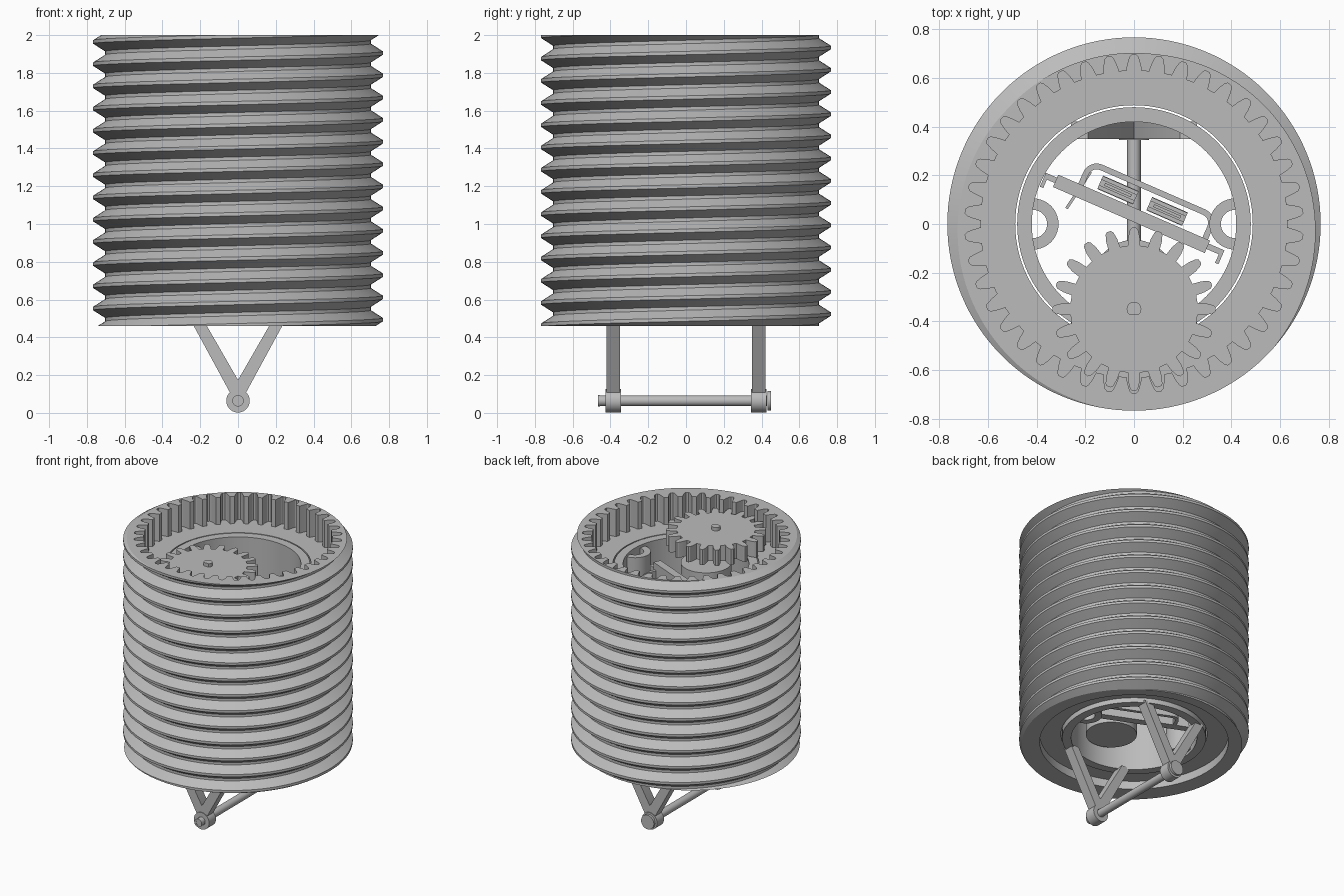
import bpy, bmesh, math
from mathutils import Matrix, Vector

cube = bpy.data.objects.get("Cube")
if cube:
    bpy.data.objects.remove(cube)

grey = bpy.data.materials.new("light_grey")
grey.use_nodes = True
grey.diffuse_color = (0.5, 0.5, 0.5, 1)
grey.node_tree.nodes["Principled BSDF"].inputs["Base Color"].default_value = (0.5, 0.5, 0.5, 1)

BOTTOM, TOP, DECK = 0.46, 2.0, 1.80


def add(name, bm, angle=30):
    """Turn a bmesh into a shaded object."""
    bmesh.ops.recalc_face_normals(bm, faces=bm.faces)
    mesh = bpy.data.meshes.new(name)
    bm.to_mesh(mesh)
    bm.free()
    mesh.materials.append(grey)
    obj = bpy.data.objects.new(name, mesh)
    bpy.context.collection.objects.link(obj)
    bpy.ops.object.select_all(action='DESELECT')
    bpy.context.view_layer.objects.active = obj
    obj.select_set(True)
    bpy.ops.object.shade_smooth_by_angle(angle=math.radians(angle))
    return obj


def prism(name, points, z0, z1, matrix=Matrix()):
    """Extrude an outline along its own z."""
    bm = bmesh.new()
    face = bm.faces.new([bm.verts.new((x, y, z0)) for x, y in points])
    out = bmesh.ops.extrude_face_region(bm, geom=[face])
    up = [v for v in out["geom"] if isinstance(v, bmesh.types.BMVert)]
    bmesh.ops.translate(bm, verts=up, vec=(0, 0, z1 - z0))
    bm.transform(matrix)
    return add(name, bm)


def arc(r, a0=0, a1=360, n=96, cx=0, cy=0):
    closed = a1 - a0 == 360
    steps = n if closed else n + 1
    angles = [math.radians(a0 + (a1 - a0) * i / n) for i in range(steps)]
    return [(cx + r * math.cos(a), cy + r * math.sin(a)) for a in angles]


def ring(name, r_in, r_out, z0, z1, n=96, matrix=Matrix()):
    """Lathed tube with a rectangular section."""
    bm = bmesh.new()
    section = [(r_in, z0), (r_out, z0), (r_out, z1), (r_in, z1)]
    rows = [[bm.verts.new((x, y, z)) for x, y in arc(r, n=n)] for r, z in section]
    for k in range(4):
        a, b = rows[k], rows[(k + 1) % 4]
        for i in range(n):
            j = (i + 1) % n
            bm.faces.new((a[i], a[j], b[j], b[i]))
    bm.transform(matrix)
    return add(name, bm)


def box(name, u, v, z, matrix=Matrix()):
    return prism(name, [(u[0], v[0]), (u[1], v[0]), (u[1], v[1]), (u[0], v[1])], *z, matrix)


def gear_outline(teeth, root, tip, base=0.34, crest=0.13):
    mid = (root + tip) / 2
    tooth = [(root, -base), (mid, -0.25), (tip - 0.008, -crest - 0.03), (tip, -crest * 0.6),
             (tip, crest * 0.6), (tip - 0.008, crest + 0.03), (mid, 0.25), (root, base)]
    pts = []
    for i in range(teeth):
        for r, f in tooth:
            a = math.pi / 2 + (i + f) * math.tau / teeth
            pts.append((r * math.cos(a), r * math.sin(a)))
    return pts


def cut(obj, cutter):
    cutter.hide_render = True
    mod = obj.modifiers.new("cut", 'BOOLEAN')
    mod.operation, mod.solver, mod.object = 'DIFFERENCE', 'EXACT', cutter
    bpy.context.view_layer.objects.active = obj
    bpy.ops.object.modifier_apply(modifier=mod.name)
    bpy.data.objects.remove(cutter)


# Screw-threaded outer shell: helical surface trimmed flat at both ends
def threaded_shell():
    pitch, crest, root, n, turns = 0.1176, 0.767, 0.703, 128, 16
    flat = 0.009
    section = [(crest, -flat), (crest, flat), (root, pitch / 2 - flat), (root, pitch / 2 + flat)]
    start = 1.905 - 14 * pitch
    bm = bmesh.new()
    cols = []
    for i in range(n):
        a = math.tau * i / n
        cols.append([bm.verts.new((r * math.cos(a), r * math.sin(a), start + pitch * (t + i / n) + dz))
                     for t in range(turns) for r, dz in section])
    cols.append(cols[0][4:])
    for i in range(n):
        a, b = cols[i], cols[i + 1]
        for k in range(min(len(a), len(b)) - 1):
            bm.faces.new((a[k], b[k], b[k + 1], a[k + 1]))
    for z, side in ((BOTTOM, -1), (TOP, 1)):
        geom = bm.verts[:] + bm.edges[:] + bm.faces[:]
        bmesh.ops.bisect_plane(bm, geom=geom, dist=1e-5, plane_co=(0, 0, z),
                               plane_no=(0, 0, side), clear_outer=True)
        rim = [e for e in bm.edges if e.is_boundary and all(abs(v.co.z - z) < 1e-4 for v in e.verts)]
        bmesh.ops.edgeloop_fill(bm, edges=rim)
    return add("threaded_shell", bm, 20)


shell = threaded_shell()
cut(shell, prism("bore_cutter", arc(0.63), 0.2, 2.2))
cut(shell, prism("ring_gear_cutter", gear_outline(42, 0.628, 0.695), DECK, 2.2))
bpy.context.view_layer.objects.active = shell
shell.select_set(True)
bpy.ops.object.shade_smooth_by_angle(angle=math.radians(20))

# Bearings and fixed inner tube
ring("upper_bearing", 0.488, 0.632, DECK - 0.12, DECK)
ring("lower_bearing", 0.488, 0.632, BOTTOM + 0.06, BOTTOM + 0.18)
ring("inner_tube", 0.42, 0.48, BOTTOM + 0.03, DECK)

# Half-round cable channels on the tube wall
for name, cx, a in (("right_channel", -0.415, -90), ("left_channel", 0.415, 90)):
    outline = arc(0.105, a, a + 180, 20, cx) + arc(0.058, a, a + 180, 20, cx)[::-1]
    prism(name, outline, BOTTOM + 0.05, DECK - 0.02)

# Drive pinion, D-shaft and motor
at_shaft = Matrix.Translation((0, -0.35, 0))
prism("pinion", gear_outline(20, 0.262, 0.335, 0.3), DECK + 0.005, 1.92, at_shaft)
prism("drive_shaft", arc(0.03, -45, 225, 24), 1.6, 1.945, at_shaft)
prism("motor", arc(0.17, n=48, cy=-0.235), 0.62, 1.72)

# Slanted mounting board with cover, connectors and end clips
board = Matrix.Translation((0, 0.04, 0)) @ Matrix.Rotation(math.radians(-23.5), 4, 'Z')
box("mounting_board", (-0.35, 0.33), (-0.03, 0.025), (0.6, 1.7), board)


def cover_line(inset):
    r = 0.06 - inset
    u0, u1, top = -0.20, 0.26, 0.075
    return [(u1 + r, 0.02)] + arc(r, 0, 90, 8, u1, top) + arc(r, 90, 180, 8, u0, top) + [(u0 - r, 0.02)]


prism("board_cover", cover_line(0) + cover_line(0.024)[::-1], 0.6, 1.65, board)
for i, u in enumerate((-0.1, 0.12)):
    frame = board @ Matrix.Translation((u, 0.065, 0))
    box(f"connector_{i + 1}", (-0.08, 0.08), (-0.03, 0.03), (0.75, 1.5), frame)
    for v in (-0.028, 0.012):
        box(f"connector_{i + 1}_rail", (-0.08, 0.08), (v, v + 0.016), (1.5, 1.54), frame)
    box(f"connector_{i + 1}_tongue", (-0.06, 0.06), (-0.006, 0.006), (1.5, 1.53), frame)
for side in (-1, 1):
    name = "left" if side > 0 else "right"
    u = sorted((side * 0.33, side * 0.395))
    box(name + "_board_clip", u, (-0.012, 0.012), (0.6, 1.65), board)
    u = sorted((side * 0.385, side * 0.4))
    box(name + "_clip_hook", u, (-0.05, 0.012), (0.6, 1.65), board)
tilt = board @ Matrix.Translation((-0.25, -0.01, 0)) @ Matrix.Rotation(math.radians(-10), 4, 'Z')
box("spring_tab", (-0.006, 0.006), (-0.08, 0.1), (1.2, 1.6), tilt)

# V-shaped hanger brackets and cross rod
PIVOT = 0.064


def along_y(y):
    return Matrix.Translation((0, y, PIVOT)) @ Matrix.Rotation(math.pi / 2, 4, 'X')


for name, y in (("front", -0.385), ("back", 0.385)):
    for side, label in ((-1, "right"), (1, "left")):
        arm = [(side * x, z) for x, z in ((0, 0.03), (0.035, 0.03), (0.258, 0.44), (0.19, 0.44), (0, 0.11))]
        prism(f"{name}_{label}_arm", arm, -0.036, 0.036, along_y(y))
    ring(name + "_boss", 0.03, 0.062, -0.04, 0.04, 40, along_y(y))
prism("cross_rod", arc(0.028, n=32), -0.43, 0.462, along_y(0))
prism("rod_head", arc(0.052, n=32), -0.449, -0.432, along_y(0))
ring("rod_end_rim", 0.018, 0.03, 0.455, 0.465, 32, along_y(0))
